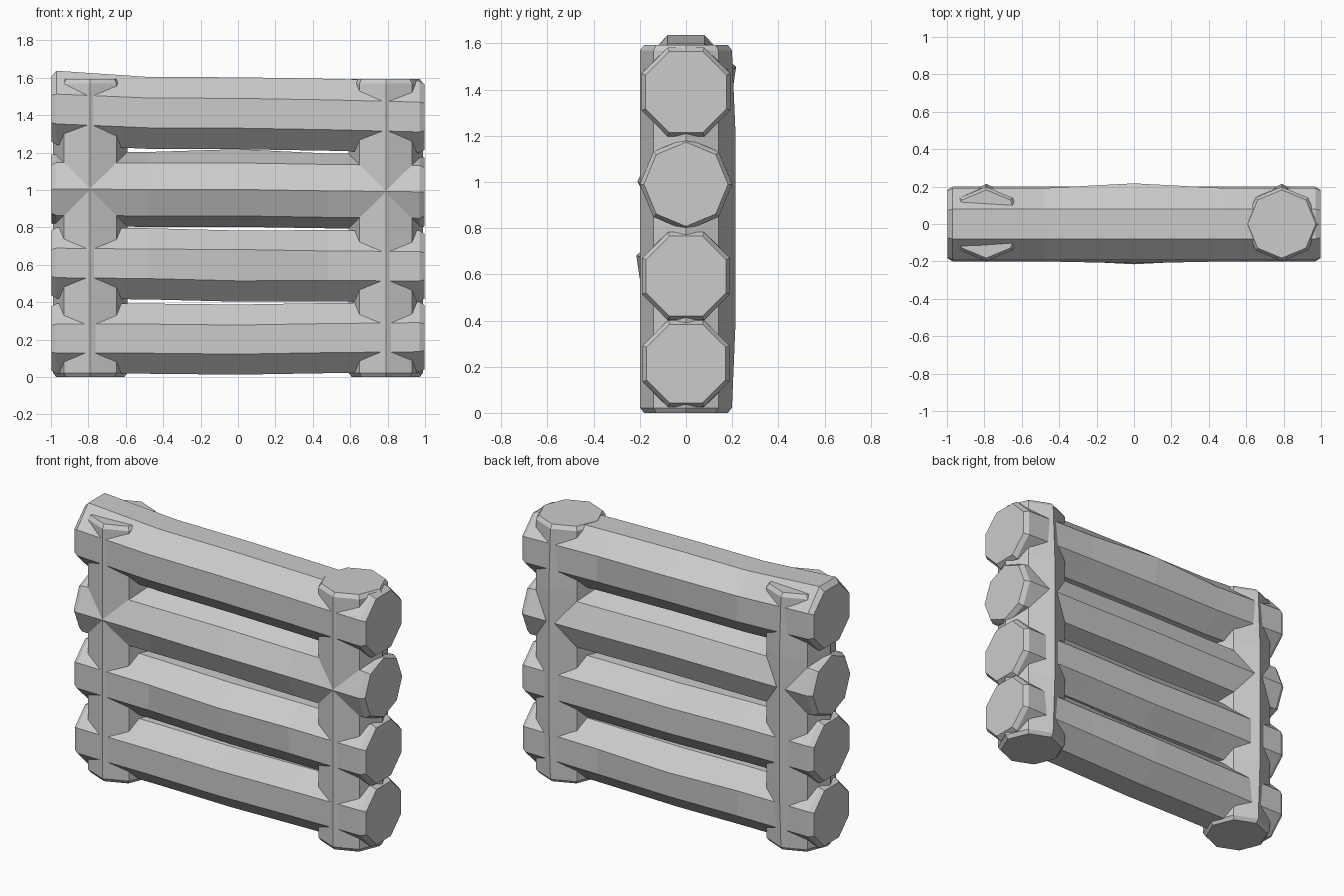
import bpy, bmesh, math
from mathutils import Vector

cube = bpy.data.objects.get("Cube")
if cube:
    bpy.data.objects.remove(cube, do_unlink=True)

wood = bpy.data.materials.new("grey_wood")
wood.use_nodes = True
grey = (0.6, 0.6, 0.6, 1)
wood.diffuse_color = grey
wood.node_tree.nodes["Principled BSDF"].inputs["Base Color"].default_value = grey

SIDES = 8


def log(name, rings, u, v, turn, bumps=()):
    """Eight-sided log lofted through (centre, radius) rings; bumps nudge single corners."""
    bm = bmesh.new()
    loops = []
    for centre, radius in rings:
        loop = []
        for k in range(SIDES):
            a = 2 * math.pi * k / SIDES + turn
            loop.append(bm.verts.new(centre + radius * (math.cos(a) * u + math.sin(a) * v)))
        loops.append(loop)
    for ring, corner, shift in bumps:
        loops[ring][corner].co += Vector(shift)
    for a, b in zip(loops, loops[1:]):
        for k in range(SIDES):
            n = (k + 1) % SIDES
            bm.faces.new((a[k], a[n], b[n], b[k]))
    bm.faces.new(loops[0][::-1])
    bm.faces.new(loops[-1])
    bmesh.ops.recalc_face_normals(bm, faces=bm.faces[:])
    mesh = bpy.data.meshes.new(name)
    bm.to_mesh(mesh)
    bm.free()
    mesh.materials.append(wood)
    obj = bpy.data.objects.new(name, mesh)
    bpy.context.collection.objects.link(obj)
    return obj


X, Y, Z = Vector((1, 0, 0)), Vector((0, 1, 0)), Vector((0, 0, 1))
CAP = 0.91            # cap size relative to the log
STATIONS = (-0.97, -0.48, 0, 0.48, 0.97)


# Horizontal logs: centre height at each station, radius, turn and corner bumps
def rail(name, heights, radius, turn, bumps=()):
    rings = [(Vector((x, 0, z)), radius) for x, z in zip(STATIONS, heights)]
    rings.insert(0, (Vector((-0.998, 0, heights[0])), radius * CAP))
    rings.append((Vector((0.998, 0, heights[-1])), radius * CAP))
    log(name, rings, Y, Z, turn, bumps)


FLAT = math.pi / SIDES
rail("bottom_log", (0.205, 0.205, 0.20, 0.208, 0.213), 0.203, FLAT,
     [(3, 0, (0, 0.015, 0))])
rail("lower_middle_log", (0.61, 0.605, 0.593, 0.595, 0.592), 0.206, FLAT,
     [(3, 3, (0, -0.025, 0.01))])
rail("upper_middle_log", (1.005, 1.003, 1.003, 0.995, 0.99), 0.2, 0,
     [(3, 2, (0, 0, 0.015)), (3, 4, (0, -0.01, 0))])
rail("top_log", (1.433, 1.412, 1.41, 1.402, 1.39), 0.208, FLAT,
     [(3, 0, (0, 0.025, 0.01)), (1, 1, (0, 0, 0.012)), (1, 2, (0, 0, 0.012))])

# Upright posts with a slightly swollen back ridge
for side, name in ((1, "left_post"), (-1, "right_post")):
    x = 0.79 * side
    heights = (0, 0.022, 0.4, 0.8, 1.2, 1.57, 1.593)
    rings = [(Vector((x, 0, z)), 0.182 if z in (heights[0], heights[-1]) else 0.199)
             for z in heights]
    back = [(i, 2, (0, 0.016, 0)) for i in (2, 3, 4)]
    log(name, rings, X, Y, 0, back)
